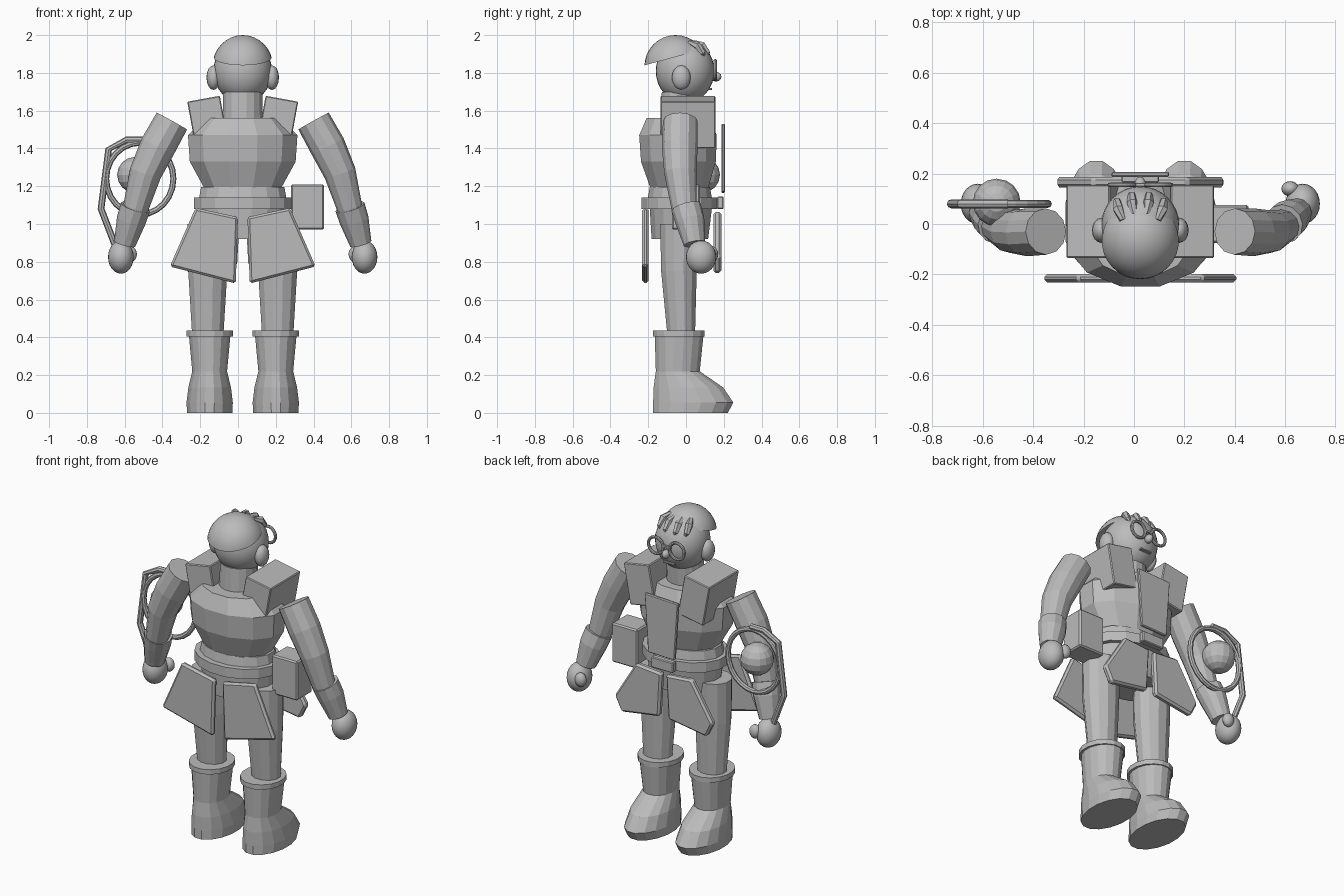
import bpy, bmesh, math
from mathutils import Vector, Matrix

if "Cube" in bpy.data.objects:
    bpy.data.objects.remove(bpy.data.objects["Cube"])

CX = 0.025          # symmetry axis of the figure
grey = bpy.data.materials.new("plain_grey")
grey.diffuse_color = (0.5, 0.5, 0.5, 1)
grey.use_nodes = True
grey.node_tree.nodes["Principled BSDF"].inputs["Base Color"].default_value = grey.diffuse_color


def finish(name, bm, smooth=False):
    bmesh.ops.recalc_face_normals(bm, faces=bm.faces[:])
    me = bpy.data.meshes.new(name)
    bm.to_mesh(me)
    bm.free()
    me.materials.append(grey)
    for p in me.polygons:
        p.use_smooth = smooth
    ob = bpy.data.objects.new(name, me)
    bpy.context.collection.objects.link(ob)
    return ob


def skin(name, rings, closed=False):
    """Bridge a list of point rings."""
    bm = bmesh.new()
    vs = [[bm.verts.new(p) for p in r] for r in rings]
    n = len(vs[0])
    pairs = list(zip(vs, vs[1:])) + ([(vs[-1], vs[0])] if closed else [])
    for a, b in pairs:
        for i in range(n):
            bm.faces.new((a[i], a[(i + 1) % n], b[(i + 1) % n], b[i]))
    if not closed:
        bm.faces.new(vs[0])
        bm.faces.new(vs[-1])
    return finish(name, bm)


def loft(name, x, rows, n=12, turn=0.5):
    """Rows of (z, y_min, y_max, half_width)."""
    rings = []
    for z, y0, y1, rx in rows:
        rings.append([(x + rx * math.cos(2 * math.pi * (i + turn) / n),
                       (y0 + y1) / 2 + (y1 - y0) / 2 * math.sin(2 * math.pi * (i + turn) / n), z)
                      for i in range(n)])
    return skin(name, rings)


def tube(name, pts, radii, n=12):
    pts = [Vector(p) for p in pts]
    rings = []
    for i, p in enumerate(pts):
        t = (pts[min(i + 1, len(pts) - 1)] - pts[max(i - 1, 0)]).normalized()
        u = t.cross(Vector((0, 1, 0.01))).normalized()
        v = t.cross(u)
        rings.append([p + radii[i] * (u * math.cos(2 * math.pi * k / n) + v * math.sin(2 * math.pi * k / n))
                      for k in range(n)])
    return skin(name, rings)


def hoop(name, c, rx, rz, tube_r, n=24, m=8):
    rings = []
    for i in range(n):
        a = 2 * math.pi * i / n
        ring = []
        for k in range(m):
            b = 2 * math.pi * k / m
            d = tube_r * math.cos(b)
            ring.append((c[0] + (rx + d) * math.cos(a), c[1] + tube_r * math.sin(b), c[2] + (rz + d) * math.sin(a)))
        rings.append(ring)
    return skin(name, rings, True)


def ball(name, c, r, seg=24, smooth=True):
    bm = bmesh.new()
    bmesh.ops.create_uvsphere(bm, u_segments=seg, v_segments=seg // 2, radius=1,
                              matrix=Matrix.Translation(c) @ Matrix.Diagonal((*r, 1)))
    return finish(name, bm, smooth)


def bevel(ob, w):
    m = ob.modifiers.new("edge", 'BEVEL')
    m.width, m.segments = w, 1
    return ob


def box(name, c, size, roll=0, w=0.005):
    bm = bmesh.new()
    bmesh.ops.create_cube(bm, size=1, matrix=Matrix.Translation(c) @ Matrix.Rotation(roll, 4, 'Y')
                          @ Matrix.Diagonal((*size, 1)))
    return bevel(finish(name, bm), w)


def plate(name, outline, y0, y1, w=0.012):
    """Flat panel from an x, z outline."""
    return bevel(skin(name, [[(x, y, z) for x, z in outline] for y in (y0, y1)]), w)


# trunk
loft("torso", CX, [(1.18, -0.19, 0.12, 0.205), (1.33, -0.245, 0.165, 0.29),
                   (1.47, -0.255, 0.17, 0.30), (1.56, -0.215, 0.13, 0.21)])
loft("waist", CX, [(1.14, -0.205, 0.14, 0.235), (1.195, -0.195, 0.13, 0.225)], 16)
loft("belt", CX, [(1.08, -0.24, 0.17, 0.262), (1.14, -0.24, 0.17, 0.262)], 16)
loft("hips", CX, [(0.92, -0.185, 0.12, 0.215), (1.08, -0.195, 0.14, 0.235)], 16)
loft("neck", CX, [(1.52, -0.14, 0.07, 0.11), (1.7, -0.13, 0.08, 0.105)], 16)

# panels and belt fittings
plate("chest_panel", [(-0.09, 1.52), (0.14, 1.53), (0.115, 1.17), (-0.065, 1.165)], 0.187, 0.207, 0.005)
box("buckle", (CX, 0.182, 1.112), (0.15, 0.035, 0.065))
box("pouch", (0.368, 0.0, 1.09), (0.175, 0.15, 0.24), 0, 0.008)

for s, side in ((-1, "left"), (1, "right")):
    def X(x, s=s):
        return CX + s * x

    # skirt panels
    plate(side + "_back_flap", [(X(0.025), 1.037), (X(0.25), 1.085), (X(0.386), 0.775), (X(0.037), 0.685)],
          -0.232, -0.198)
    plate(side + "_front_flap", [(X(0.015), 1.05), (X(0.19), 1.065), (X(0.335), 0.83), (X(0.29), 0.74),
                                 (X(0.03), 0.78)], 0.145, 0.187)
    # raised collar block
    box(side + "_collar", (X(0.185), 0.01, 1.54), (0.175, 0.29, 0.25), s * 0.18)

    # leg and boot
    loft(side + "_leg", X(0.185), [(0.4, -0.10, 0.05, 0.085), (0.75, -0.135, 0.06, 0.107),
                                   (1.0, -0.14, 0.065, 0.11)])
    loft(side + "_boot", X(0.175), [(0, -0.178, 0.225, 0.122), (0.055, -0.178, 0.255, 0.125),
                                    (0.135, -0.175, 0.20, 0.115), (0.22, -0.162, 0.075, 0.094),
                                    (0.41, -0.168, 0.095, 0.112)], 16)
    loft(side + "_boot_cuff", X(0.175), [(0.405, -0.178, 0.10, 0.125), (0.435, -0.178, 0.10, 0.125)], 16)

    # arm, sleeve cuff and hand
    tube(side + "_arm", [(X(0.375), -0.03, 1.545), (X(0.45), -0.033, 1.41), (X(0.515), -0.03, 1.27),
                         (X(0.565), -0.01, 1.09), (X(0.62), 0.04, 0.9)], [0.092, 0.095, 0.085, 0.068, 0.055])
    tube(side + "_forearm_cuff", [(X(0.568), 0.0, 1.09), (X(0.59), 0.02, 1.02), (X(0.625), 0.045, 0.895)],
         [0.08, 0.078, 0.058])
    ball(side + "_hand", (X(0.645), 0.08, 0.825), (0.068, 0.08, 0.088))
    ball(side + "_thumb", (X(0.595), 0.14, 0.84), (0.035, 0.03, 0.042), 16)

    # ears and eyeglass rims
    ball(side + "_ear", (X(0.155), -0.025, 1.775), (0.037, 0.05, 0.065), 16)
    hoop(side + "_eyeglass_rim", (X(0.072), 0.155, 1.815), 0.05, 0.05, 0.009)

    # forehead locks
    for k, x in enumerate((0.032, 0.088)):
        y = 0.085 - 0.025 * k
        tube(side + "_hair_lock", [(X(x * 0.8), y - 0.045, 1.962), (X(x), y, 1.945),
                                   (X(x * 1.05), y + 0.03, 1.905), (X(x * 0.9), y + 0.035, 1.88)],
             [0.012, 0.022, 0.016, 0.002], 6)

# head, face and hair
ball("head", (CX, -0.005, 1.81), (0.155, 0.155, 0.17), 32)
ball("nose", (CX, 0.158, 1.78), (0.022, 0.03, 0.026), 12)
box("glasses_bridge", (CX, 0.155, 1.825), (0.045, 0.014, 0.014), 0, 0.002)
box("mouth", (CX, 0.128, 1.715), (0.075, 0.02, 0.01), 0, 0.002)
bm = bmesh.new()
bmesh.ops.create_uvsphere(bm, u_segments=32, v_segments=16, radius=1,
                          matrix=Matrix.Translation((CX, -0.055, 1.835)) @ Matrix.Diagonal((0.16, 0.165, 0.165, 1)))
cut = bmesh.ops.bisect_plane(bm, geom=bm.verts[:] + bm.edges[:] + bm.faces[:], plane_co=(CX, -0.22, 1.84),
                             plane_no=(0, -0.27, 1), clear_inner=True)
bmesh.ops.holes_fill(bm, edges=[e for e in bm.edges if e.is_boundary])
cap = finish("hair_cap", bm, True)
bpy.context.view_layer.objects.active = cap
cap.select_set(True)
bpy.ops.object.shade_smooth_by_angle()

# hand-held hoop with bowed frame and ball
hoop("prop_hoop", (-0.52, 0.08, 1.24), 0.178, 0.19, 0.016)
tube("prop_frame", [(-0.50, 0.08, 1.445), (-0.59, 0.08, 1.445), (-0.685, 0.08, 1.395), (-0.725, 0.08, 1.08),
                    (-0.64, 0.08, 0.86)], [0.018] * 5, 8)
ball("prop_ball", (-0.545, 0.085, 1.26), (0.095, 0.095, 0.095), 16, False)
